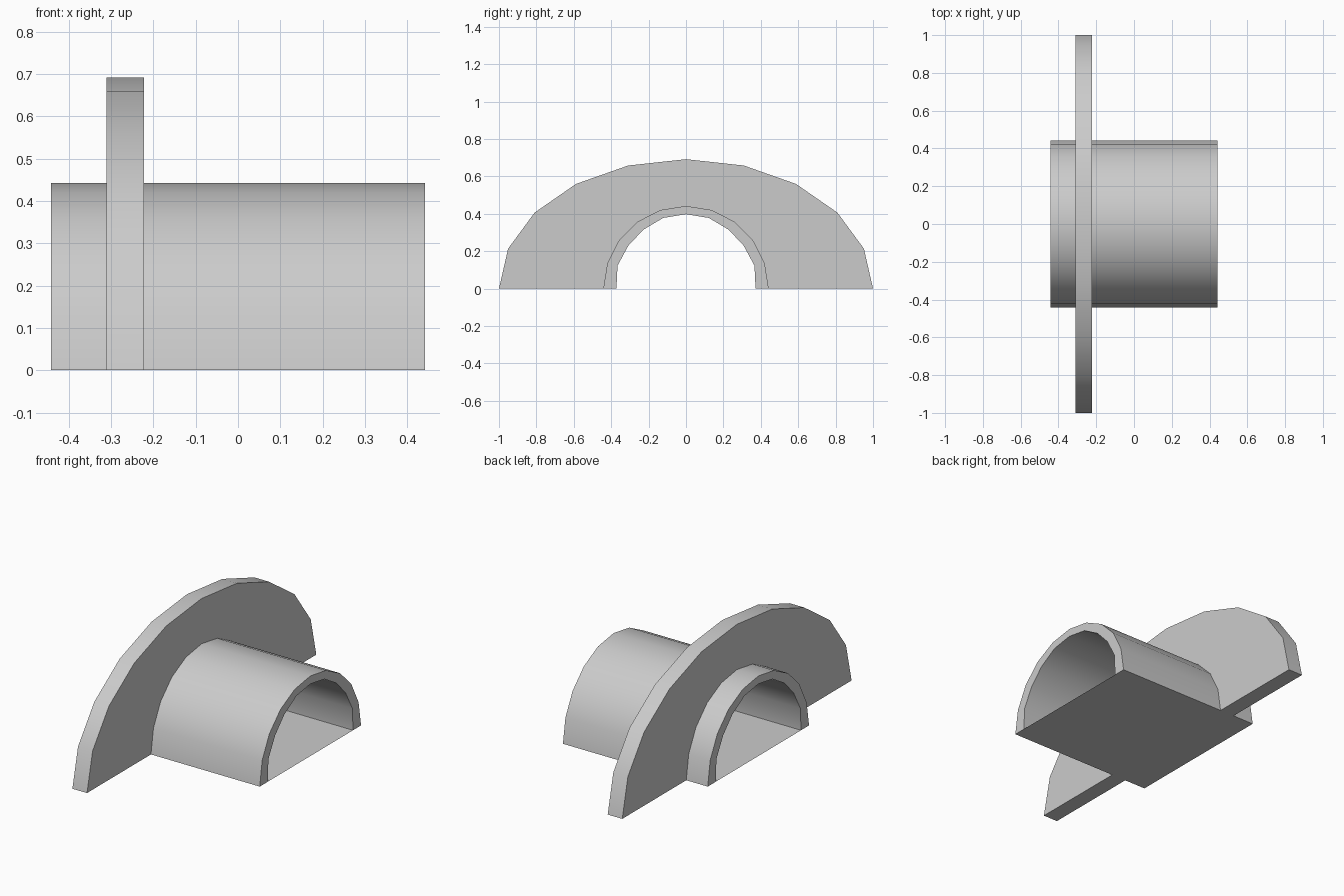
import bpy, bmesh
from math import sin, cos, pi, radians

if "Cube" in bpy.data.objects:
    bpy.data.objects.remove(bpy.data.objects["Cube"])

SEGS = 10


def half_arc(ry, rz):
    return [(ry * cos(pi * i / SEGS), rz * sin(pi * i / SEGS)) for i in range(SEGS + 1)]


def finish(name, bm):
    mesh = bpy.data.meshes.new(name)
    bm.to_mesh(mesh)
    bm.free()
    ob = bpy.data.objects.new(name, mesh)
    bpy.context.collection.objects.link(ob)
    bpy.ops.object.select_all(action='DESELECT')
    ob.select_set(True)
    bpy.context.view_layer.objects.active = ob
    bpy.ops.object.shade_smooth_by_angle(angle=radians(30))
    return ob


def half_ring(name, outer, inner, x0, x1):
    """Solid arch between two (y, z) profiles, running from x0 to x1."""
    bm = bmesh.new()
    rings = [[bm.verts.new((x, y, z)) for y, z in prof]
             for x, prof in ((x0, outer), (x1, outer), (x1, inner), (x0, inner))]
    for k in range(4):
        a, b = rings[k], rings[(k + 1) % 4]
        for i in range(SEGS):
            bm.faces.new((a[i], a[i + 1], b[i + 1], b[i]))
    # flat feet at both ends of the arch
    for i in (0, SEGS):
        bm.faces.new([r[i] for r in rings])
    bmesh.ops.recalc_face_normals(bm, faces=bm.faces)
    return finish(name, bm)


# Half-round tunnel with a thin wall
tunnel_outer = half_arc(0.442, 0.442)
side = [(0.372, 0), (0.366, 0.123), (0.308, 0.23), (0.228, 0.315), (0.122, 0.378)]
tunnel_inner = side + [(0, 0.398)] + [(-y, z) for y, z in reversed(side)]
half_ring("tunnel", tunnel_outer, tunnel_inner, -0.442, 0.442)

# Wide elliptical flange around the tunnel
half_ring("flange", half_arc(1.0, 0.692), tunnel_outer, -0.311, -0.222)

# Thin floor closing the tunnel underneath
bm = bmesh.new()
bm.faces.new([bm.verts.new((x * 0.442, y * 0.372, 0))
              for x, y in ((-1, -1), (-1, 1), (1, 1), (1, -1))])
finish("floor", bm)
